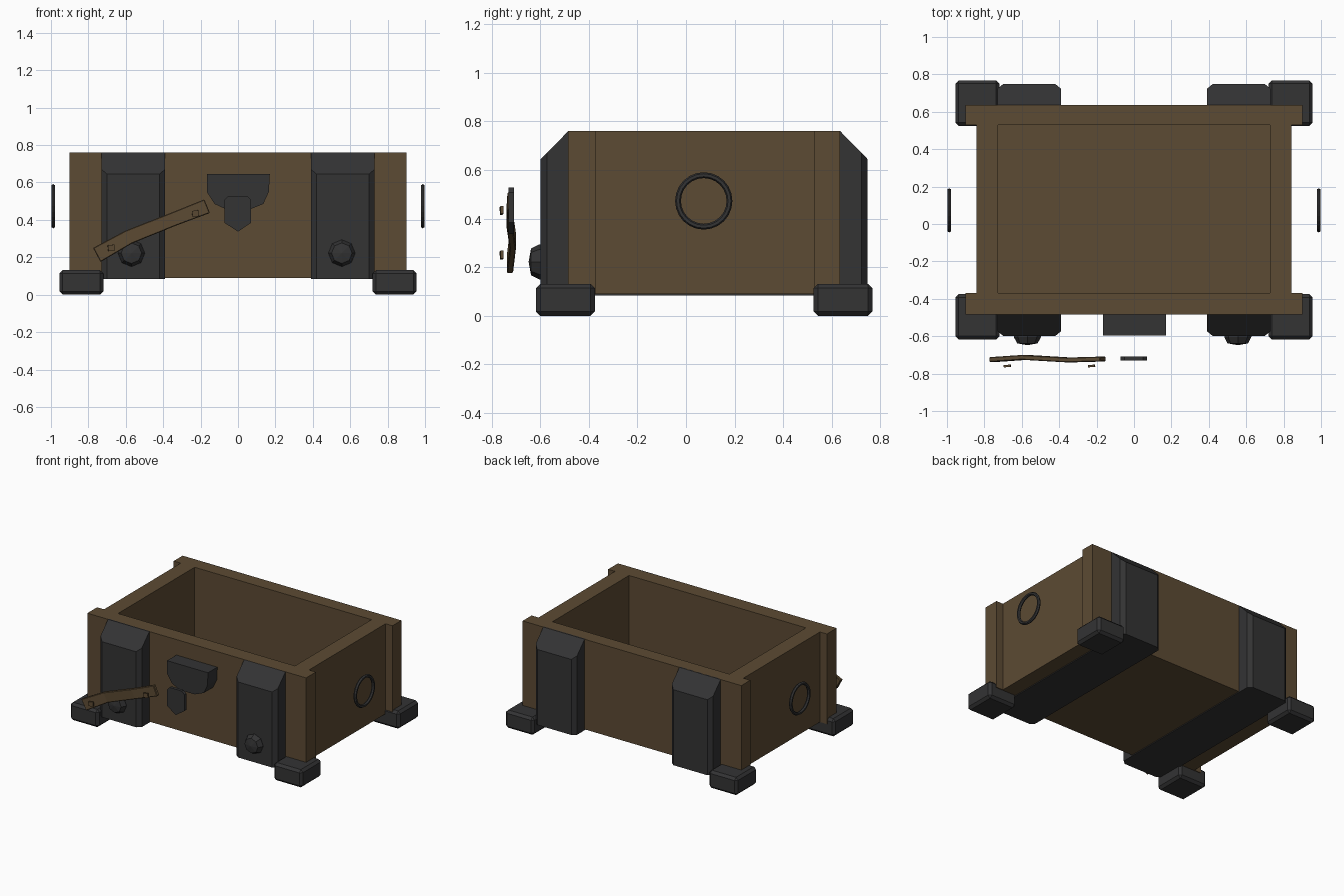
import bpy, bmesh, math
from mathutils import Vector

cube = bpy.data.objects.get("Cube")
if cube:
    bpy.data.objects.remove(cube, do_unlink=True)


def material(name, rgb):
    m = bpy.data.materials.new(name)
    m.use_nodes = True
    m.diffuse_color = (*rgb, 1)
    bsdf = m.node_tree.nodes["Principled BSDF"]
    bsdf.inputs["Base Color"].default_value = (*rgb, 1)
    bsdf.inputs["Roughness"].default_value = 0.8
    return m


WOOD = material("brown wood", (0.107, 0.069, 0.033))
IRON = material("dark iron", (0.033, 0.033, 0.034))


def finish(name, bm, mat):
    bmesh.ops.recalc_face_normals(bm, faces=bm.faces)
    mesh = bpy.data.meshes.new(name)
    bm.to_mesh(mesh)
    bm.free()
    mesh.materials.append(mat)
    ob = bpy.data.objects.new(name, mesh)
    bpy.context.collection.objects.link(ob)
    return ob


def box(name, lo, hi, mat, bevel=0):
    bm = bmesh.new()
    bmesh.ops.create_cube(bm, size=1)
    lo, hi = Vector(lo), Vector(hi)
    for v in bm.verts:
        v.co = (lo + hi) / 2 + v.co * (hi - lo)
    if bevel:
        bmesh.ops.bevel(bm, geom=bm.edges[:], offset=bevel, segments=1, affect='EDGES')
    return finish(name, bm, mat)


def prism(bm, outline, offset):
    face = bm.faces.new([bm.verts.new(p) for p in outline])
    ext = bmesh.ops.extrude_face_region(bm, geom=[face])
    moved = [g for g in ext["geom"] if isinstance(g, bmesh.types.BMVert)]
    bmesh.ops.translate(bm, verts=moved, vec=offset)


def revolve(name, profile, centre, sides, mat):
    """Spin (radius, y) points round the y axis."""
    bm = bmesh.new()
    verts = [bm.verts.new((r, y, 0)) for r, y in profile]
    edges = [bm.edges.new(pair) for pair in zip(verts, verts[1:])]
    bmesh.ops.spin(bm, geom=verts + edges, cent=(0, 0, 0), axis=(0, 1, 0),
                   angle=math.tau, steps=sides)
    bmesh.ops.remove_doubles(bm, verts=bm.verts, dist=0.0005)
    bmesh.ops.translate(bm, verts=bm.verts, vec=centre)
    return finish(name, bm, mat)


# Wooden box
BOTTOM, TOP = 0.09, 0.76
FRONT, BACK = -0.485, 0.635
box("front_board", (-0.9, FRONT, BOTTOM), (0.9, -0.37, TOP), WOOD)
box("back_board", (-0.9, 0.53, BOTTOM), (0.9, BACK, TOP), WOOD)
box("floor_board", (-0.84, -0.37, BOTTOM), (0.84, 0.53, 0.13), WOOD)

for side, s in (("right", -1), ("left", 1)):
    box(f"{side}_side_board", (min(s * 0.728, s * 0.843), -0.37, BOTTOM),
        (max(s * 0.728, s * 0.843), 0.53, TOP), WOOD)

    # Iron straps: chamfered uprights with a sloping top
    for end, wall, d in (("front", FRONT, -1), ("back", BACK, 1)):
        depth, slope = 0.113, 1.02
        bm = bmesh.new()
        plan = [(0.39, -0.01), (0.39, depth - 0.025), (0.42, depth),
                (0.70, depth), (0.73, depth - 0.025), (0.73, -0.01)]
        prism(bm, [(s * x, wall + d * o, 0.083) for x, o in plan], (0, 0, 0.8))
        bmesh.ops.recalc_face_normals(bm, faces=bm.faces)
        for point, normal in (((0, wall, TOP), (0, d * slope, 1)),
                              ((0, 0, TOP), (0, 0, 1))):
            cut = bmesh.ops.bisect_plane(bm, geom=bm.verts[:] + bm.edges[:] + bm.faces[:],
                                         plane_co=point, plane_no=normal, clear_outer=True)
            rim = [g for g in cut["geom_cut"] if isinstance(g, bmesh.types.BMEdge)]
            if rim:
                bmesh.ops.holes_fill(bm, edges=rim, sides=0)
        finish(f"{side}_{end}_strap", bm, IRON)

        # Bevelled feet
        y0, y1 = (-0.618, -0.375) if d < 0 else (0.525, 0.768)
        box(f"{side}_{end}_foot", (min(s * 0.72, s * 0.955), y0, 0),
            (max(s * 0.72, s * 0.955), y1, 0.132), IRON, 0.018)

    # Strap passing under the box
    box(f"{side}_under_strap", (min(s * 0.39, s * 0.73), FRONT, 0.083),
        (max(s * 0.39, s * 0.73), BACK, 0.1), IRON)

    # Faceted bolt
    revolve(f"{side}_bolt", [(0.072, -0.59), (0.072, -0.605), (0.055, -0.638), (0, -0.648)],
            (-0.57 if s < 0 else 0.555, 0, 0.222), 8, IRON)

    # Side ring handle
    bpy.ops.mesh.primitive_torus_add(major_segments=24, minor_segments=6, major_radius=0.106,
                                     minor_radius=0.012, location=(s * 0.988, 0.073, 0.473),
                                     rotation=(0, math.pi / 2, 0))
    ring = bpy.context.object
    ring.name = f"{side}_ring_handle"
    ring.data.materials.append(IRON)

# Clasp block and hanging latch tongue
clasp = [(-0.167, 0.645), (0.17, 0.645), (0.165, 0.55), (0.135, 0.485),
         (0.06, 0.455), (-0.06, 0.455), (-0.125, 0.485), (-0.167, 0.55)]
bm = bmesh.new()
prism(bm, [(x, -0.595, z) for x, z in clasp], (0, 0.12, 0))
finish("clasp", bm, IRON)

tongue = [(-0.073, 0.507), (-0.052, 0.528), (0.048, 0.528), (0.07, 0.507),
          (0.07, 0.385), (0, 0.337), (-0.073, 0.385)]
bm = bmesh.new()
prism(bm, [(x, -0.73, z) for x, z in tongue], (0, 0.022, 0))
finish("latch_tongue", bm, IRON)

# Bent plank: upper x, z, lower x, z and depth at each station
stations = [(-0.775, 0.25, -0.735, 0.175, -0.725), (-0.6, 0.343, -0.565, 0.275, -0.713),
            (-0.36, 0.437, -0.33, 0.37, -0.727), (-0.18, 0.51, -0.15, 0.437, -0.722)]
bm = bmesh.new()
rings = []
for ux, uz, lx, lz, y in stations:
    rings.append([bm.verts.new(p) for p in
                  ((ux, y - 0.013, uz), (ux, y + 0.013, uz),
                   (lx, y + 0.013, lz), (lx, y - 0.013, lz))])
for a, b in zip(rings, rings[1:]):
    for i in range(4):
        j = (i + 1) % 4
        bm.faces.new((a[i], a[j], b[j], b[i]))
bm.faces.new(rings[0])
bm.faces.new(rings[-1])
plank = finish("bent_plank", bm, WOOD)
bevel = plank.modifiers.new("edge", 'BEVEL')
bevel.width = 0.004
bevel.segments = 1

# Square nail heads on the plank
for name, x, z in (("outer_nail", -0.677, 0.25), ("inner_nail", -0.227, 0.434)):
    nail = box(name, (-0.018, -0.006, -0.016), (0.018, 0.006, 0.016), WOOD)
    nail.location = (x, -0.759, z)
    nail.rotation_euler = (0, -0.12, 0.1)
